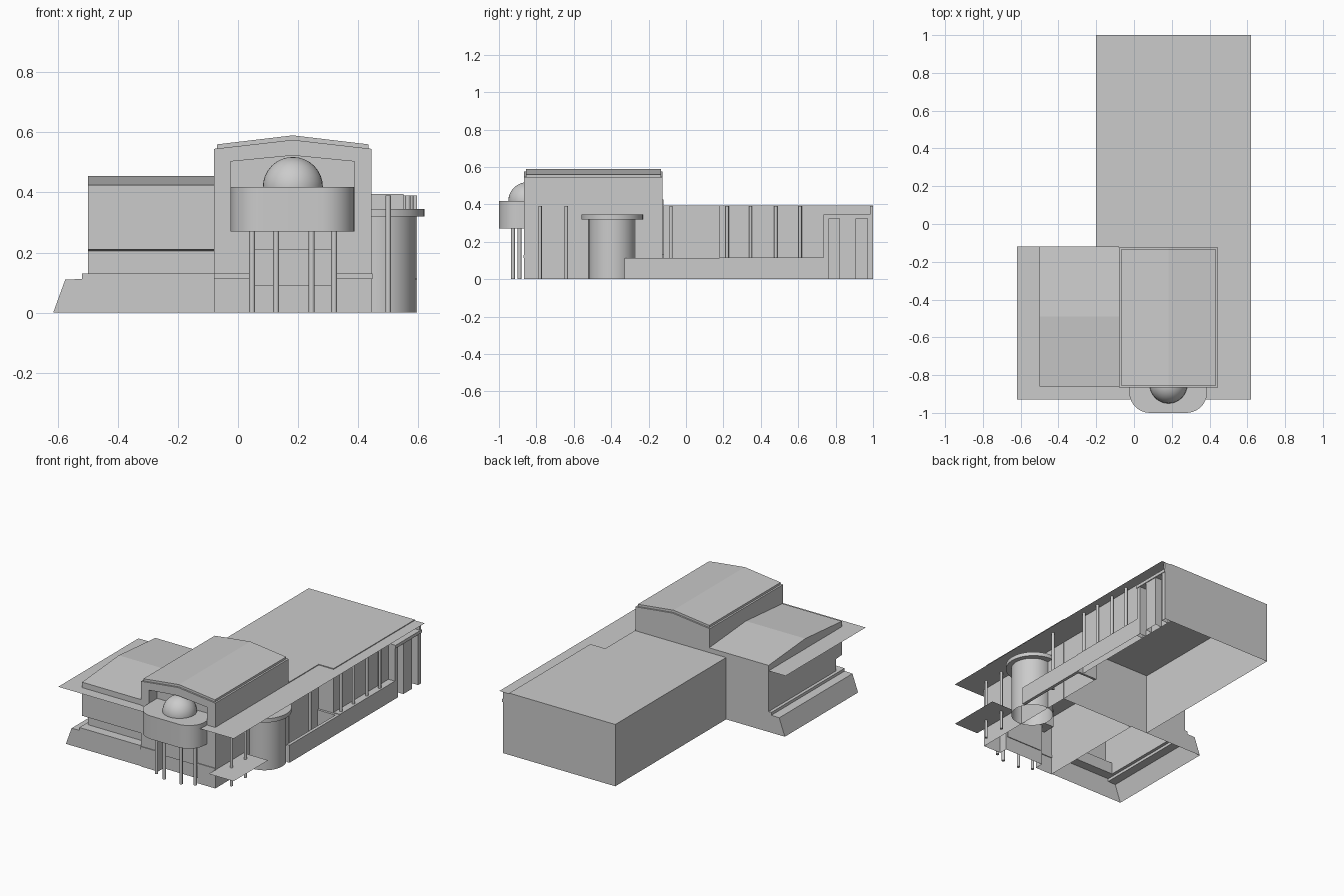
import bpy, bmesh, math
from mathutils import Vector

if "Cube" in bpy.data.objects:
    bpy.data.objects.remove(bpy.data.objects["Cube"])


def prism(name, pts, axis, lo, hi, skip=(), smooth=False):
    """Extrude a 2D profile along an axis; skip lists side faces to leave open."""
    def place(p, t):
        a, b = p
        return {'x': (t, a, b), 'y': (a, t, b), 'z': (a, b, t)}[axis]
    bm = bmesh.new()
    va = [bm.verts.new(place(p, lo)) for p in pts]
    vb = [bm.verts.new(place(p, hi)) for p in pts]
    n = len(pts)
    bm.faces.new(va)
    bm.faces.new(vb[::-1])
    sides = [bm.faces.new((va[i], vb[i], vb[(i + 1) % n], va[(i + 1) % n])) for i in range(n)]
    bmesh.ops.recalc_face_normals(bm, faces=bm.faces)
    bmesh.ops.delete(bm, geom=[sides[i] for i in skip], context='FACES_ONLY')
    return finish(name, bm, smooth)


def finish(name, bm, smooth=False):
    me = bpy.data.meshes.new(name)
    bm.to_mesh(me)
    bm.free()
    ob = bpy.data.objects.new(name, me)
    bpy.context.collection.objects.link(ob)
    if smooth:
        bpy.ops.object.select_all(action='DESELECT')
        ob.select_set(True)
        bpy.context.view_layer.objects.active = ob
        bpy.ops.object.shade_smooth_by_angle(angle=math.radians(35))
    return ob


def box(name, x0, x1, y0, y1, z0, z1):
    return prism(name, [(x0, y0), (x1, y0), (x1, y1), (x0, y1)], 'z', z0, z1)


def cyl(name, x, y, r, z0, z1, n=12):
    pts = [(x + r * math.cos(2 * math.pi * i / n), y + r * math.sin(2 * math.pi * i / n))
           for i in range(n)]
    return prism(name, pts, 'z', z0, z1, smooth=True)


def cut(ob, cutter):
    """Boolean the cutter out of ob, then discard the cutter."""
    m = ob.modifiers.new('cut', 'BOOLEAN')
    m.operation = 'DIFFERENCE'
    m.solver = 'EXACT'
    m.object = cutter
    bpy.context.view_layer.update()
    me = bpy.data.meshes.new_from_object(ob.evaluated_get(bpy.context.evaluated_depsgraph_get()))
    ob.modifiers.clear()
    ob.data = me
    bpy.data.objects.remove(cutter)


def open_bottom(ob):
    """Remove faces lying on the ground, leaving a shell."""
    bm = bmesh.new()
    bm.from_mesh(ob.data)
    low = [f for f in bm.faces if all(abs(v.co.z) < 1e-4 for v in f.verts)]
    bmesh.ops.delete(bm, geom=low, context='FACES_ONLY')
    bm.to_mesh(ob.data)
    bm.free()


def sheet(name, pts, z):
    bm = bmesh.new()
    bm.faces.new([bm.verts.new((x, y, z)) for x, y in pts])
    return finish(name, bm)


# Gabled front hall shell with an upper recess and an entrance opening
hall = prism('front_hall', [(-.08, 0), (.445, 0), (.445, .545), (.1825, .575), (-.08, .545)],
             'y', -.865, -.125)
cut(hall, prism('recess_cutter', [(-.025, .30), (.388, .30), (.388, .503), (.1825, .523), (-.025, .503)],
                'y', -.95, -.78))
cut(hall, box('entrance_cutter', .04, .32, -.95, -.81, -.05, .27))
open_bottom(hall)
prism('hall_roof', [(-.07, .54), (.435, .54), (.435, .56), (.1825, .59), (-.07, .56)],
      'y', -.855, -.135)
box('entrance_window', .05, .31, -.825, -.805, .09, .21)
for x0, x1 in ((-.08, .04), (.32, .447)):
    box('hall_plinth_band', x0, x1, -.87, -.86, .112, .13)

# Round-cornered balcony carrying a dome, on slim columns
r = .11
corners = [(-.025 + r, -1 + r, 180), (.387 - r, -1 + r, 270)]
plan = [(cx + r * math.cos(math.radians(a0 + a)), cy + r * math.sin(math.radians(a0 + a)))
        for cx, cy, a0 in corners for a in range(0, 91, 9)]
prism('balcony', plan + [(.387, -.78), (-.025, -.78)], 'z', .27, .418, smooth=True)
bm = bmesh.new()
bmesh.ops.create_uvsphere(bm, u_segments=32, v_segments=16, radius=.1)
for v in bm.verts:
    v.co += Vector((.1825, -.85, .418))
for f in bm.faces:
    f.smooth = True
finish('balcony_dome', bm)
for x, y in ((.047, -.89), (.127, -.925), (.245, -.925), (.32, -.89)):
    cyl('balcony_column', x, y, .01, 0, .28)

# Left wing shell: low ridge, front wall jutting over a set-back strip, flared base
prism('left_wing', [(-.80, .13), (-.80, .205), (-.86, .21), (-.86, .425), (-.49, .455),
                    (-.12, .425), (-.12, .13)], 'x', -.5, -.08, skip=(6,))
prism('left_wing_base', [(-.615, 0), (-.575, .11), (-.52, .112), (-.52, .13), (-.08, .13), (-.08, 0)],
      'y', -.86, -.12, skip=(3, 4, 5))
sheet('left_wing_ledge', [(-.52, -.86), (-.08, -.86), (-.08, -.80), (-.5, -.80),
                          (-.5, -.12), (-.52, -.12)], .13)

# Long rear shell: stepped plan, with sill and end pier
open_bottom(prism('rear_block', [(-.2, -.12), (.445, -.12), (.445, .18), (.55, .18), (.55, 1), (-.2, 1)],
                  'z', 0, .395))
open_bottom(box('rear_sill', .55, .595, .18, .74, 0, .115))
for y0, y1 in ((.735, .765), (.82, .91), (.97, 1)):
    open_bottom(box('end_pier', .55, .595, y0, y1, 0, .325))
box('end_lintel', .55, .6, .735, 1, .325, .345)
box('end_panel', .55, .595, .985, 1, .345, .39)

# Porch parapet along the right side
box('porch_parapet', .575, .595, -.33, .18, 0, .112)
box('porch_return', .445, .575, .165, .18, 0, .11)

# Side turret with a disc cap
open_bottom(cyl('turret', .465, -.395, .125, 0, .32, 32))
cyl('turret_cap', .455, -.395, .165, .32, .345, 32)

# Canopy sheets at roof level and over the side porch
sheet('canopy', [(-.62, -.93), (.62, -.93), (.62, 1), (.55, 1), (.55, .18), (.445, .18),
                 (.445, -.12), (-.62, -.12)], .39)
sheet('porch_floor', [(.445, -.93), (.62, -.93), (.62, -.58), (.445, -.58)], .118)

# Slim columns under the canopy
for x, y, z in ((.5, -.78, 0), (.5, -.64, 0), (.565, -.08, 0),
                (.575, .22, .11), (.575, .345, .11), (.575, .48, .11), (.575, .61, .11)):
    cyl('canopy_column', x, y, .009, z, .39)
